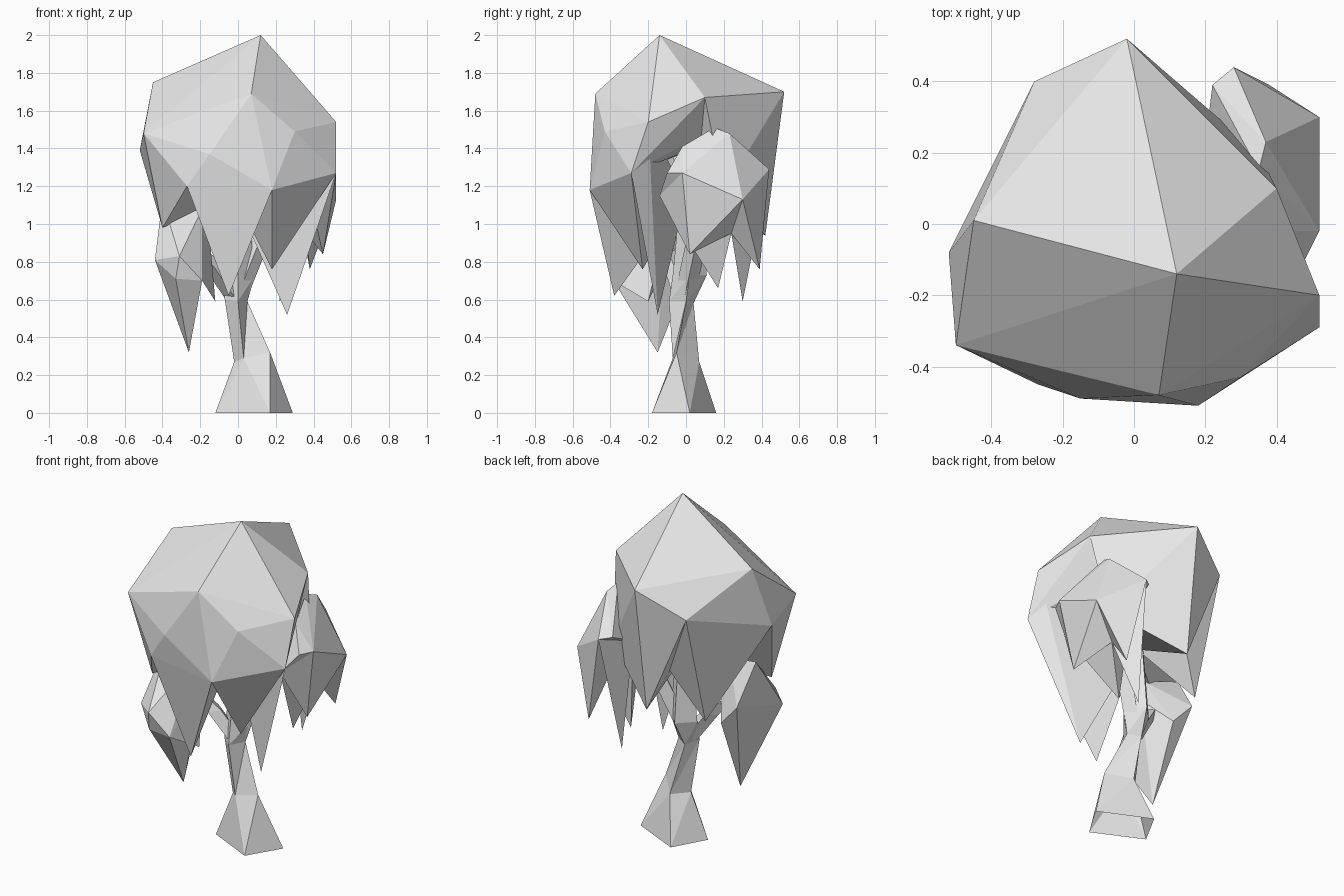
import bpy
import bmesh

default_cube = bpy.data.objects.get("Cube")
if default_cube:
    bpy.data.objects.remove(default_cube, do_unlink=True)

# One plain material for the whole tree
grey = bpy.data.materials.new("light_grey")
grey.use_nodes = True
colour = (0.8, 0.8, 0.8, 1)
grey.diffuse_color = colour
for node in grey.node_tree.nodes:
    if node.type == 'BSDF_PRINCIPLED':
        node.inputs["Base Color"].default_value = colour


def finish(name, bm):
    """Turn a bmesh into a flat shaded object."""
    bmesh.ops.recalc_face_normals(bm, faces=bm.faces[:])
    mesh = bpy.data.meshes.new(name)
    bm.to_mesh(mesh)
    bm.free()
    mesh.materials.append(grey)
    obj = bpy.data.objects.new(name, mesh)
    bpy.context.collection.objects.link(obj)


def add_hull(bm, points):
    """Add the faceted solid that wraps the given points."""
    verts = [bm.verts.new(p) for p in points]
    bmesh.ops.convex_hull(bm, input=verts)
    loose = [v for v in verts if v.is_valid and not v.link_faces]
    bmesh.ops.delete(bm, geom=loose, context='VERTS')


def foliage(name, body, core, fronds):
    """A faceted clump with pointed fronds that taper from its core."""
    bm = bmesh.new()
    add_hull(bm, body)
    for frond in fronds:
        add_hull(bm, [*frond, core])
    finish(name, bm)


def loft(name, rings):
    """Join rings that have the same number of corners into an open tube."""
    bm = bmesh.new()
    loops = [[bm.verts.new(p) for p in ring] for ring in rings]
    count = len(loops[0])
    for low, high in zip(loops, loops[1:]):
        for i in range(count):
            j = (i + 1) % count
            bm.faces.new((low[i], low[j], high[j]))
            bm.faces.new((low[i], high[j], high[i]))
    finish(name, bm)


def square_ring(x, y, z, radius):
    return [(x - radius, y, z), (x, y - radius, z),
            (x + radius, y, z), (x, y + radius, z)]


# Main crown: rim corners, notches, then the dome and its fronds
front_left = (-0.27, -0.45, 1.2)
front_mid = (0.18, -0.51, 1.18)
front_right = (0.52, -0.29, 1.27)
shoulder = (0.4, 0.1, 1.67)
back = (-0.02, 0.52, 1.7)
back_left = (-0.28, 0.4, 1.54)
side_left = (-0.52, -0.08, 1.39)
far_left = (-0.5, -0.34, 1.48)
side_notch = (0.35, 0.2, 1.17)
back_notch = (-0.1, 0.3, 1.15)
left_tip = (-0.4, -0.25, 0.98)
foliage("main_crown", [
    front_left, front_mid, front_right, shoulder,
    back, back_left, side_left, far_left,
    (0.12, -0.14, 2), (-0.45, 0.01, 1.75), (0.07, -0.48, 1.69),
    (0.52, -0.2, 1.54), (0.3, -0.43, 1.49), (-0.15, -0.49, 1.37),
], (-0.02, 0, 1.15), [
    (front_left, front_mid, (-0.05, -0.38, 0.62)),
    (front_mid, front_right, (0.18, -0.23, 0.76)),
    (front_right, (0.52, -0.2, 1.54), (0.26, -0.15, 0.52)),
    (shoulder, side_notch, back, back_left, back_notch, (-0.03, 0.42, 0.94)),
    (back_left, side_left, back_notch, (-0.27, 0.2, 0.85)),
    (side_left, far_left, left_tip),
    (far_left, front_left, left_tip),
])

# Rear clump on the left side
outer_back = (0.52, 0.3, 1.13)
outer_front = (0.52, -0.02, 1.27)
rear = (0.28, 0.44, 1.29)
inner_front = (0.38, -0.14, 1.15)
inner = (0.2, 0.22, 1.22)
foliage("rear_clump", [
    outer_back, outer_front, rear, inner_front, inner,
    (0.37, 0.23, 1.48), (0.35, 0.15, 1.51), (0.48, -0.1, 1.27),
    (0.4, -0.02, 1.41), (0.22, 0.39, 1.3),
], (0.36, 0.24, 0.95), [
    (inner_front, outer_front, outer_back, (0.45, 0.02, 0.84)),
    (outer_back, rear, (0.38, 0.39, 0.76)),
    (rear, inner, (0.22, 0.3, 0.59)),
    (inner, inner_front, (0.25, 0.17, 0.66)),
])

# Low clump on the right side
low_inner = (-0.19, -0.385, 0.7)
low_side = (-0.15, -0.12, 0.93)
foliage("low_clump", [
    low_inner, low_side,
    (-0.44, -0.3, 0.81), (-0.33, -0.38, 0.71), (-0.31, -0.415, 0.83),
    (-0.375, 0.05, 0.9), (-0.256, 0.03, 0.77),
    (-0.4, -0.1, 1.13), (-0.19, -0.15, 1.08), (-0.26, -0.15, 0.32),
], (-0.22, -0.1, 0.8), [
    (low_inner, low_side, (-0.12, -0.2, 0.59)),
])

# Trunk with a flared foot
loft("trunk", [
    [(-0.12, -0.04, 0), (0.17, -0.18, 0), (0.29, 0.02, 0), (-0.01, 0.16, 0)],
    [(-0.02, -0.02, 0.27), (0.03, -0.07, 0.29),
     (0.17, -0.05, 0.32), (0.06, 0.07, 0.27)],
    [(-0.07, -0.03, 0.6), (0, -0.09, 0.59),
     (0.05, 0, 0.59), (-0.02, 0.04, 0.58)],
    square_ring(0, 0.02, 0.73, 0.09),
    square_ring(0, 0.02, 1.25, 0.04),
])

# Branches that carry the two smaller clumps
for name, end in (("rear_branch", (0.3, 0.15, 1.15)),
                  ("low_branch", (-0.25, -0.12, 0.92))):
    loft(name, [square_ring(-0.01, -0.01, 0.6, 0.055),
                square_ring(end[0] / 2, end[1] / 2, end[2] - 0.15, 0.055),
                square_ring(*end, 0.03)])
